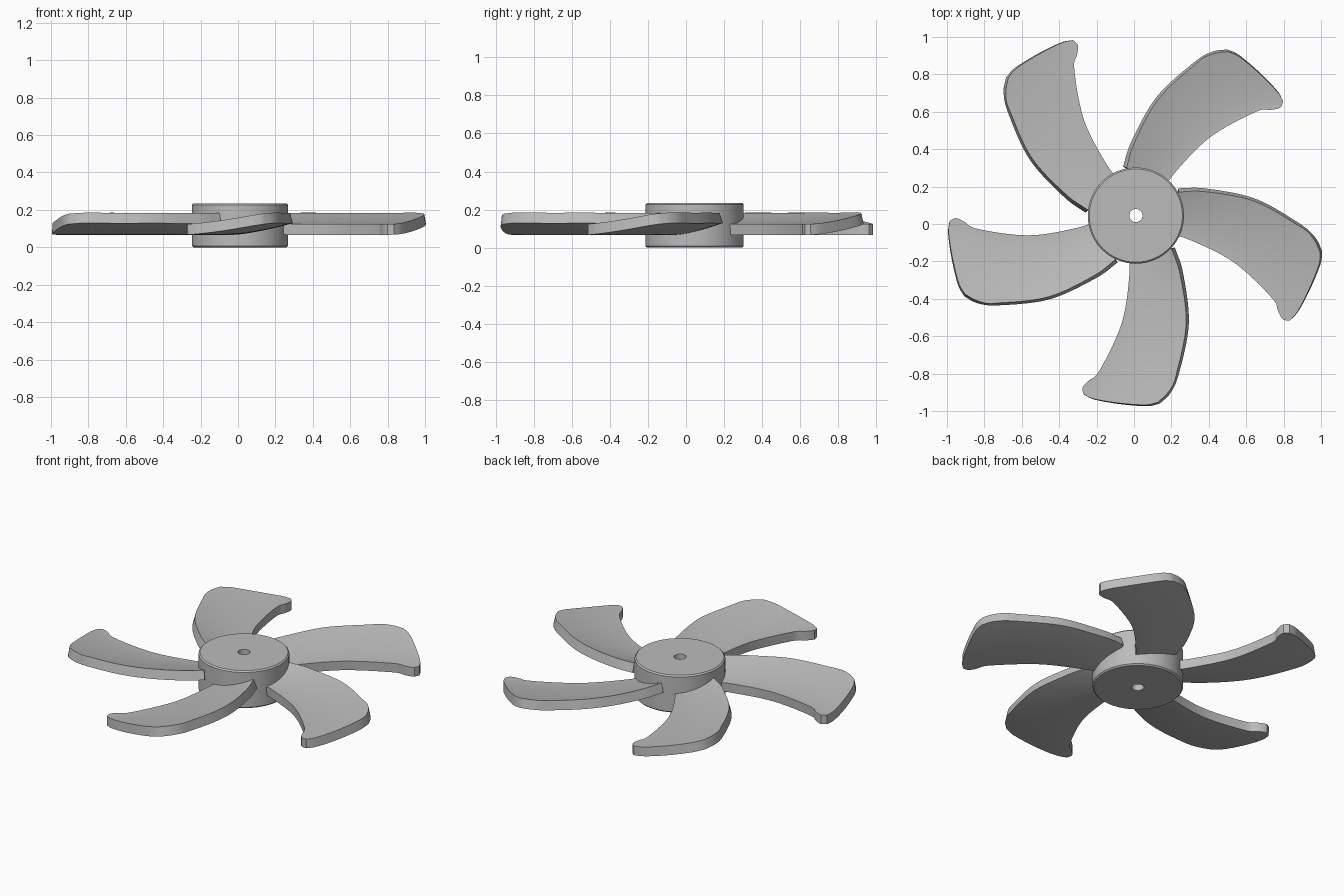
import bpy, bmesh, math
from mathutils import Vector, Matrix

if "Cube" in bpy.data.objects:
    bpy.data.objects.remove(bpy.data.objects["Cube"])

CENTRE = Vector((0.01, 0.045, 0))
THICK = 0.057
LOW, RISE = 0.067, 0.062

mat = bpy.data.materials.new("grey_plastic")
mat.use_nodes = True
grey = (0.5, 0.5, 0.5, 1)
mat.diffuse_color = grey
mat.node_tree.nodes["Principled BSDF"].inputs["Base Color"].default_value = grey


def make_object(name, bm):
    bmesh.ops.recalc_face_normals(bm, faces=bm.faces)
    mesh = bpy.data.meshes.new(name)
    bm.to_mesh(mesh)
    bm.free()
    mesh.materials.append(mat)
    obj = bpy.data.objects.new(name, mesh)
    bpy.context.collection.objects.link(obj)
    bpy.ops.object.select_all(action='DESELECT')
    obj.select_set(True)
    bpy.context.view_layer.objects.active = obj
    return obj


def smooth_curve(points, count):
    """Evenly spaced samples of a smooth curve through the points."""
    p = [Vector(q) for q in points]
    p = [2 * p[0] - p[1]] + p + [2 * p[-1] - p[-2]]
    fine = []
    for a, b, c, d in zip(p, p[1:], p[2:], p[3:]):
        for k in range(20):
            u = k / 20
            fine.append(0.5 * (2 * b + (c - a) * u + (2 * a - 5 * b + 4 * c - d) * u**2
                               + (3 * b - a - 3 * c + d) * u**3))
    fine.append(p[-2])
    dist = [0]
    for a, b in zip(fine, fine[1:]):
        dist.append(dist[-1] + (b - a).length)
    out, j = [], 0
    for k in range(count + 1):
        goal = dist[-1] * k / count
        while j < len(fine) - 2 and dist[j + 1] < goal:
            j += 1
        out.append(fine[j].lerp(fine[j + 1], (goal - dist[j]) / (dist[j + 1] - dist[j])))
    return out


# Hub: lathed ring with a shaft hole and softened rims
bm = bmesh.new()
R, H, HOLE, B = 0.257, 0.235, 0.035, 0.008
profile = [(HOLE, 0), (R - B, 0), (R, B), (R, H - B), (R - B, H), (HOLE, H)]
verts = [bm.verts.new((r, 0, z)) for r, z in profile]
edges = [bm.edges.new((verts[i], verts[(i + 1) % len(verts)])) for i in range(len(verts))]
bmesh.ops.spin(bm, geom=verts + edges, cent=(0, 0, 0), axis=(0, 0, 1),
               angle=math.tau, steps=96, use_duplicate=False)
bmesh.ops.remove_doubles(bm, verts=bm.verts, dist=0.0001)
hub = make_object("hub", bm)
hub.location = CENTRE
bpy.ops.object.shade_smooth_by_angle(angle=math.radians(30))

# Blade outline, measured from the hub centre
NS, NT = 48, 24
outer = smooth_curve([(.209, -.171), (.253, -.31), (.283, -.578), (.23, -.845),
                      (.184, -.95), (.128, -1.005)], NS)
inner = smooth_curve([(-.03, -.2), (-.034, -.33), (-.075, -.578), (-.193, -.829),
                      (-.25, -.88), (-.285, -.92), (-.278, -.957)], NS)
tip = smooth_curve([(-.278, -.957), (-.22, -.984), (-.086, -1.008), (.06, -1.019),
                    (.128, -1.005)], NT)
C_OUT, R_OUT = Vector((-.626, -.535)), 0.91
C_IN, R_IN = Vector((-1.021, -.288)), 0.99


def height(p):
    """Low along the hollow edge, rising ever steeper to the bulging edge."""
    d_out = max(R_OUT - (p - C_OUT).length, 0)
    d_in = max((p - C_IN).length - R_IN, 0)
    return LOW + RISE * (d_in / (d_in + d_out + 1e-6)) ** 1.5


def make_blade(index):
    bm = bmesh.new()
    grid = []
    for i in range(NS + 1):
        s, row = i / NS, []
        for j in range(NT + 1):
            t = j / NT
            p = inner[i].lerp(outer[i], t)
            p = p + s * (tip[j] - tip[0].lerp(tip[-1], t))
            row.append(bm.verts.new((p.x, p.y, height(p))))
        grid.append(row)
    for a, b in zip(grid, grid[1:]):
        for j in range(NT):
            bm.faces.new((a[j], b[j], b[j + 1], a[j + 1]))
    for f in bm.faces:
        f.normal_update()
    obj = make_object(f"blade_{index + 1}", bm)
    # thicken the sheet upward
    up = obj.data.polygons[NT * NS // 2].normal.z > 0
    mod = obj.modifiers.new("thickness", 'SOLIDIFY')
    mod.thickness = THICK
    mod.offset = 1 if up else -1
    bpy.ops.object.modifier_apply(modifier=mod.name)
    bpy.ops.object.shade_smooth_by_angle(angle=math.radians(35))
    obj.matrix_world = Matrix.Translation(CENTRE) @ Matrix.Rotation(index * math.tau / 5, 4, 'Z')


for k in range(5):
    make_blade(k)
